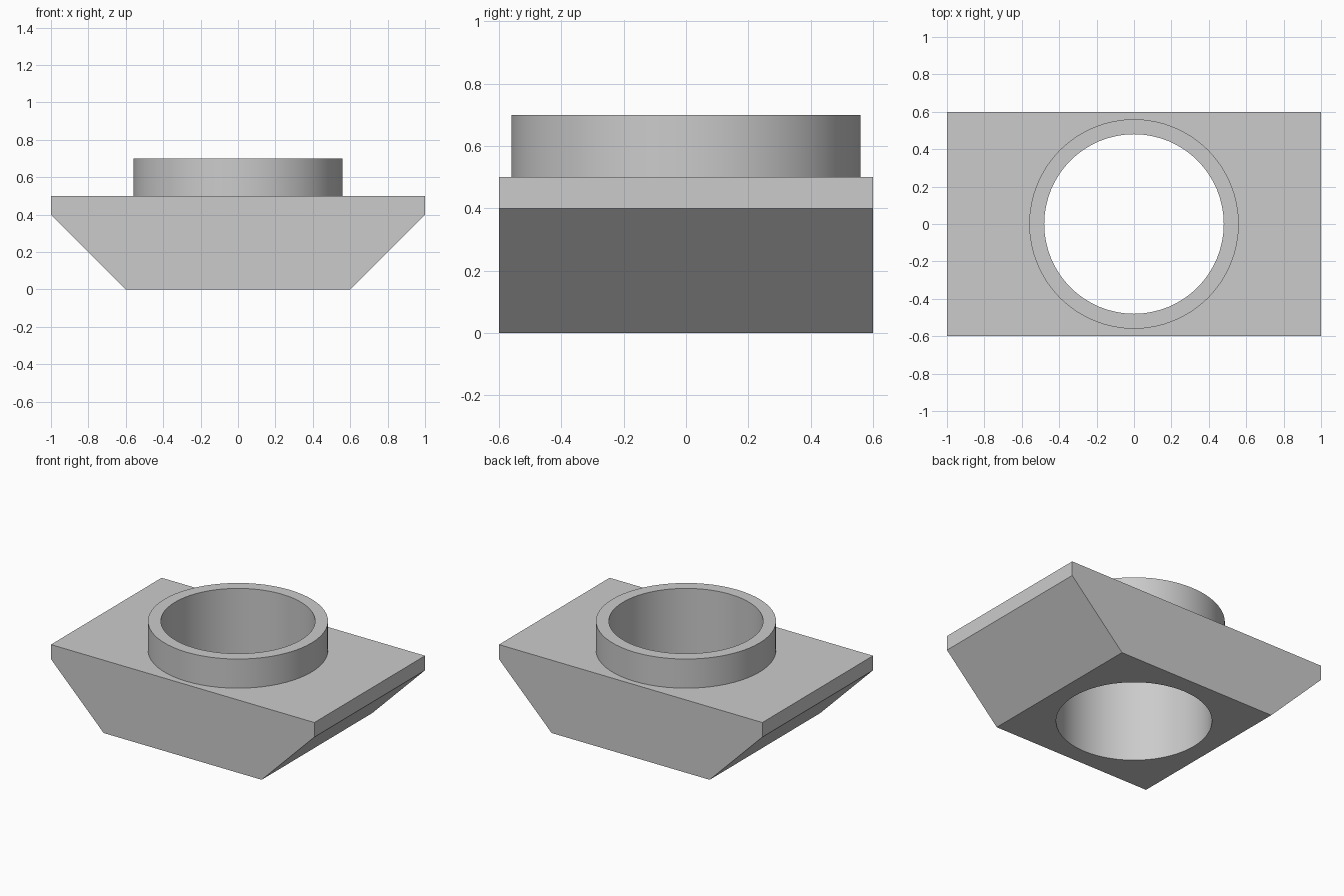
import bpy
import bmesh
import math

cube = bpy.data.objects.get("Cube")
if cube:
    bpy.data.objects.remove(cube, do_unlink=True)

GREY = (0.6, 0.6, 0.6, 1.0)
DEPTH = 1.2
OUTER_R, BORE_R = 0.56, 0.48

grey = bpy.data.materials.new("plain grey")
grey.use_nodes = True
grey.diffuse_color = GREY
grey.node_tree.nodes["Principled BSDF"].inputs["Base Color"].default_value = GREY


def cylinder(name, radius, bottom, top):
    bpy.ops.mesh.primitive_cylinder_add(
        vertices=64, radius=radius, depth=top - bottom,
        location=(0, 0, (bottom + top) / 2))
    obj = bpy.context.object
    obj.name = name
    obj.data.materials.append(grey)
    return obj


def combine(target, tool, operation):
    mod = target.modifiers.new(operation.title(), 'BOOLEAN')
    mod.operation = operation
    mod.solver = 'EXACT'
    mod.object = tool
    bpy.context.view_layer.objects.active = target
    bpy.ops.object.modifier_apply(modifier=mod.name)
    bpy.data.objects.remove(tool, do_unlink=True)


# Tapered block: front profile extruded from front to back
profile = [(-0.6, 0), (0.6, 0), (1, 0.4), (1, 0.5), (-1, 0.5), (-1, 0.4)]
bm = bmesh.new()
face = bm.faces.new([bm.verts.new((x, -DEPTH / 2, z)) for x, z in profile])
side = bmesh.ops.extrude_face_region(bm, geom=[face])
moved = [v for v in side["geom"] if isinstance(v, bmesh.types.BMVert)]
bmesh.ops.translate(bm, verts=moved, vec=(0, DEPTH, 0))
bmesh.ops.recalc_face_normals(bm, faces=bm.faces)
mesh = bpy.data.meshes.new("collared_block")
bm.to_mesh(mesh)
bm.free()
mesh.materials.append(grey)
block = bpy.data.objects.new("collared_block", mesh)
bpy.context.collection.objects.link(block)

# Raised collar, then a bore through collar and block
combine(block, cylinder("collar", OUTER_R, 0.3, 0.7), 'UNION')
combine(block, cylinder("bore", BORE_R, -0.2, 0.9), 'DIFFERENCE')

# Smooth round walls, crisp edges
bpy.ops.object.select_all(action='DESELECT')
block.select_set(True)
bpy.context.view_layer.objects.active = block
bpy.ops.object.shade_smooth_by_angle(angle=math.radians(30))
